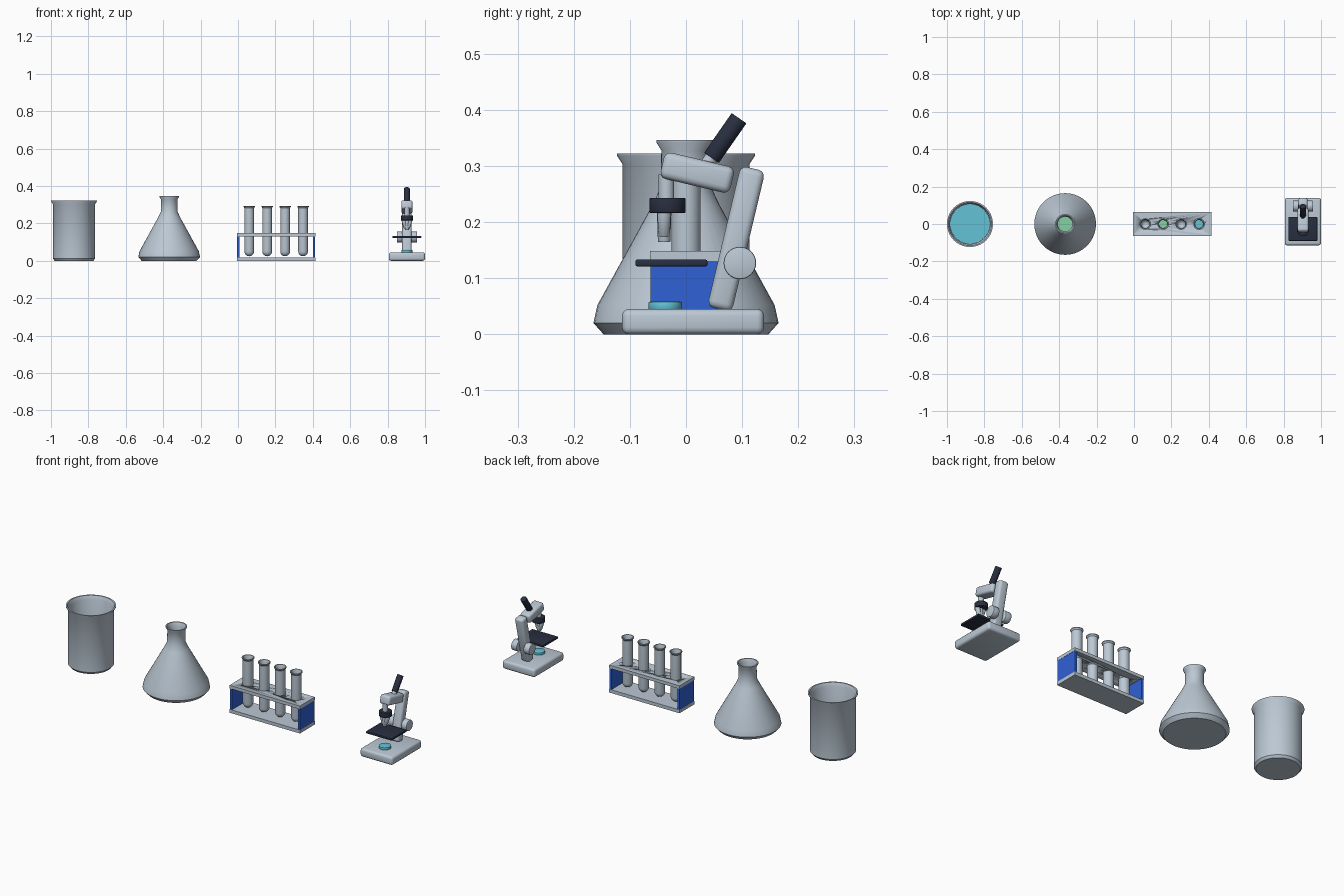
import bpy, bmesh, math
from mathutils import Matrix, Vector

if "Cube" in bpy.data.objects:
    bpy.data.objects.remove(bpy.data.objects["Cube"])


def material(name, rgb):
    m = bpy.data.materials.new(name)
    m.diffuse_color = (*rgb, 1)
    m.use_nodes = True
    m.node_tree.nodes["Principled BSDF"].inputs["Base Color"].default_value = m.diffuse_color
    return m


GREY = material("pale_grey", (0.50, 0.58, 0.66))
CYAN = material("cyan_liquid", (0.127, 0.54, 0.67))
GREEN = material("green_liquid", (0.23, 0.64, 0.36))
BLUE = material("rack_blue", (0.03, 0.12, 0.66))
DARK = material("dark_navy", (0.022, 0.028, 0.052))


def finish(bm, name, mat, loc, rot=(0, 0, 0), bevel=0, segs=3):
    bmesh.ops.recalc_face_normals(bm, faces=bm.faces[:])
    me = bpy.data.meshes.new(name)
    bm.to_mesh(me)
    bm.free()
    ob = bpy.data.objects.new(name, me)
    bpy.context.collection.objects.link(ob)
    ob.location, ob.rotation_euler = loc, rot
    me.materials.append(mat)
    bpy.ops.object.select_all(action='DESELECT')
    ob.select_set(True)
    bpy.context.view_layer.objects.active = ob
    if bevel:
        b = ob.modifiers.new("bevel", 'BEVEL')
        b.width, b.segments = bevel, segs
        b.limit_method, b.angle_limit = 'ANGLE', math.radians(40)
        bpy.ops.object.modifier_apply(modifier="bevel")
    bpy.ops.object.shade_smooth_by_angle(angle=math.radians(35))
    return ob


def box(name, mat, loc, size, rot=(0, 0, 0), bevel=0):
    bm = bmesh.new()
    bmesh.ops.create_cube(bm, size=1, matrix=Matrix.Diagonal((*size, 1)))
    return finish(bm, name, mat, loc, rot, bevel)


def rod(name, mat, a, b, r, r2=None, bevel=0, sides=32):
    """Cylinder or cone from point a (radius r) to point b (radius r2)."""
    a, b = Vector(a), Vector(b)
    bm = bmesh.new()
    bmesh.ops.create_cone(bm, cap_ends=True, segments=sides, radius1=r,
                          radius2=r if r2 is None else r2, depth=(b - a).length)
    rot = (b - a).to_track_quat('Z', 'Y').to_euler()
    return finish(bm, name, mat, (a + b) / 2, rot, bevel, 2)


def lathe(name, mat, loc, profile, sides=40):
    """Revolve (radius, z) points that start and end on the axis."""
    bm = bmesh.new()
    vs = [bm.verts.new((r, 0, z)) for r, z in profile]
    es = [bm.edges.new(p) for p in zip(vs, vs[1:])]
    bmesh.ops.spin(bm, geom=vs + es, cent=(0, 0, 0), axis=(0, 0, 1),
                   angle=2 * math.pi, steps=sides)
    bmesh.ops.remove_doubles(bm, verts=bm.verts[:], dist=1e-5)
    return finish(bm, name, mat, loc)


# Beaker with flared lip and liquid
BX = -0.877
lathe("beaker", GREY, (BX, 0, 0), [
    (0, 0), (0.104, 0), (0.113, 0.012), (0.113, 0.303), (0.123, 0.318), (0.123, 0.322),
    (0.116, 0.322), (0.107, 0.303), (0.107, 0.012), (0, 0.012)])
rod("beaker_liquid", CYAN, (BX, 0, 0.011), (BX, 0, 0.165), 0.1065, sides=40)

# Conical flask and liquid
FX = -0.368
lathe("flask", GREY, (FX, 0, 0), [
    (0, 0), (0.147, 0), (0.165, 0.02), (0.158, 0.052), (0.06, 0.23), (0.045, 0.262),
    (0.044, 0.328), (0.053, 0.342), (0.053, 0.346), (0.047, 0.346), (0.039, 0.328),
    (0.039, 0.262), (0.053, 0.23), (0.151, 0.05), (0.157, 0.02), (0.143, 0.008), (0, 0.008)])
lathe("flask_liquid", GREEN, (FX, 0, 0), [
    (0, 0.009), (0.142, 0.009), (0.156, 0.02), (0.15, 0.05), (0.122, 0.1), (0, 0.1)])

# Test tube rack
RX = 0.204
tube_x = [RX + (i - 1.5) * 0.096 for i in range(4)]
box("rack_base", GREY, (RX, 0, 0.009), (0.42, 0.128, 0.018))
top = box("rack_top", GREY, (RX, 0, 0.1395), (0.42, 0.128, 0.017))
for s in (-1, 1):
    box("rack_end_panel", BLUE, (RX + s * 0.203, 0, 0.0745), (0.012, 0.126, 0.115))

# Holes through the rack top
for x in tube_x:
    cutter = rod("hole_cutter", GREY, (x, 0, 0.1), (x, 0, 0.2), 0.0265)
    cutter.hide_render = True
    mod = top.modifiers.new("hole", 'BOOLEAN')
    mod.operation, mod.object, mod.solver = 'DIFFERENCE', cutter, 'EXACT'
    bpy.context.view_layer.objects.active = top
    bpy.ops.object.modifier_apply(modifier="hole")
    bpy.data.objects.remove(cutter)


# Test tubes with round bottoms
def dome(r, z0):
    return [(r * math.sin(a), z0 + r * (1 - math.cos(a)))
            for a in [i * math.pi / 12 for i in range(7)]]


for x, liquid in zip(tube_x, (None, GREEN, None, CYAN)):
    lathe("test_tube", GREY, (x, 0, 0), dome(0.026, 0.024)
          + [(0.026, 0.282), (0.031, 0.289), (0.031, 0.293), (0.026, 0.293), (0.022, 0.282)]
          + dome(0.022, 0.028)[::-1], 28)
    if liquid:
        lathe("tube_liquid", liquid, (x, 0, 0),
              dome(0.0217, 0.0285) + [(0.0217, 0.15), (0, 0.15)], 28)

# Microscope body
MX = 0.903
TILT = (math.radians(-13.4), 0, 0)
AX = -0.037
box("microscope_base", GREY, (MX, 0.0125, 0.0225), (0.194, 0.253, 0.045), bevel=0.012)
box("microscope_arm", GREY, (MX, 0.0895, 0.170), (0.05, 0.045, 0.258), TILT, 0.012)
box("microscope_head", GREY, (MX, 0.02, 0.288), (0.06, 0.128, 0.048), TILT, 0.012)
box("stage", DARK, (MX, -0.026, 0.127), (0.154, 0.128, 0.012), bevel=0.003)
rod("lamp", CYAN, (MX, AX, 0.043), (MX, AX, 0.058), 0.03, bevel=0.003)

# Focus knobs
for s in (-1, 1):
    rod("focus_knob", GREY, (MX + s * 0.02, 0.096, 0.127),
        (MX + s * 0.054, 0.096, 0.127), 0.029, bevel=0.003)

# Turret, objectives and eyepiece
rod("head_tube", GREY, (MX, AX + 0.002, 0.235), (MX, AX + 0.002, 0.285), 0.014)
rod("turret", DARK, (MX, -0.033, 0.216), (MX, -0.033, 0.243), 0.032, bevel=0.002)
rod("main_objective", GREY, (MX, AX - 0.002, 0.22), (MX, AX - 0.002, 0.164), 0.013, 0.011, 0.002)
for s in (-1, 1):
    rod("side_objective", GREY, (MX + s * 0.018, AX - 0.002, 0.22),
        (MX + s * 0.006, AX - 0.002, 0.175), 0.0125, 0.01, 0.002)
rod("eyepiece_tube", GREY, (MX, 0.034, 0.298), (MX, 0.050, 0.321), 0.012)
rod("eyepiece", DARK, (MX, 0.0455, 0.3145), (MX, 0.0945, 0.385), 0.016, bevel=0.001)
